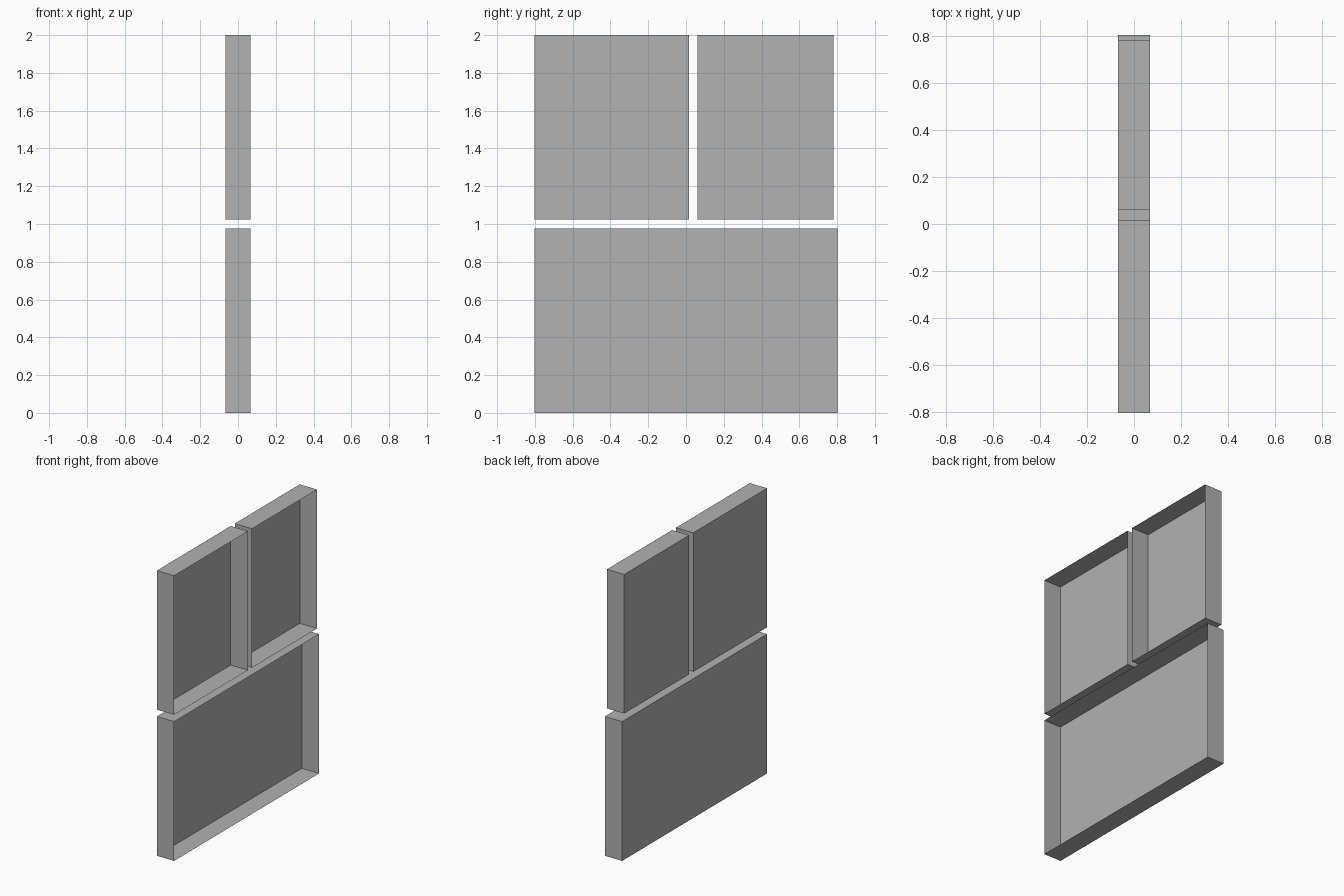
import bpy
import bmesh
from mathutils import Matrix, Vector

default_cube = bpy.data.objects.get("Cube")
if default_cube:
    bpy.data.objects.remove(default_cube, do_unlink=True)

# Single plain grey
grey = bpy.data.materials.new("plain grey")
grey.use_nodes = True
colour = (0.445, 0.445, 0.445, 1)
grey.diffuse_color = colour
for node in grey.node_tree.nodes:
    if node.type == 'BSDF_PRINCIPLED':
        node.inputs["Base Color"].default_value = colour

HALF_DEPTH = 0.067


def open_tray(name, y0, y1, z0, z1):
    """Thin-sheet box with its +x side left open."""
    bm = bmesh.new()
    size = Vector((2 * HALF_DEPTH, y1 - y0, z1 - z0))
    centre = Vector((0, (y0 + y1) / 2, (z0 + z1) / 2))
    bmesh.ops.create_cube(bm, size=1, matrix=Matrix.LocRotScale(centre, None, size))
    bm.normal_update()
    opening = [f for f in bm.faces if f.normal.x > 0.9]
    bmesh.ops.delete(bm, geom=opening, context='FACES_ONLY')
    mesh = bpy.data.meshes.new(name)
    bm.to_mesh(mesh)
    bm.free()
    mesh.materials.append(grey)
    obj = bpy.data.objects.new(name, mesh)
    bpy.context.collection.objects.link(obj)


# One wide tray below, two narrower trays above
open_tray("lower_tray", -0.803, 0.803, 0, 0.977)
open_tray("upper_front_tray", -0.803, 0.015, 1.025, 2)
open_tray("upper_back_tray", 0.06, 0.78, 1.025, 2)
